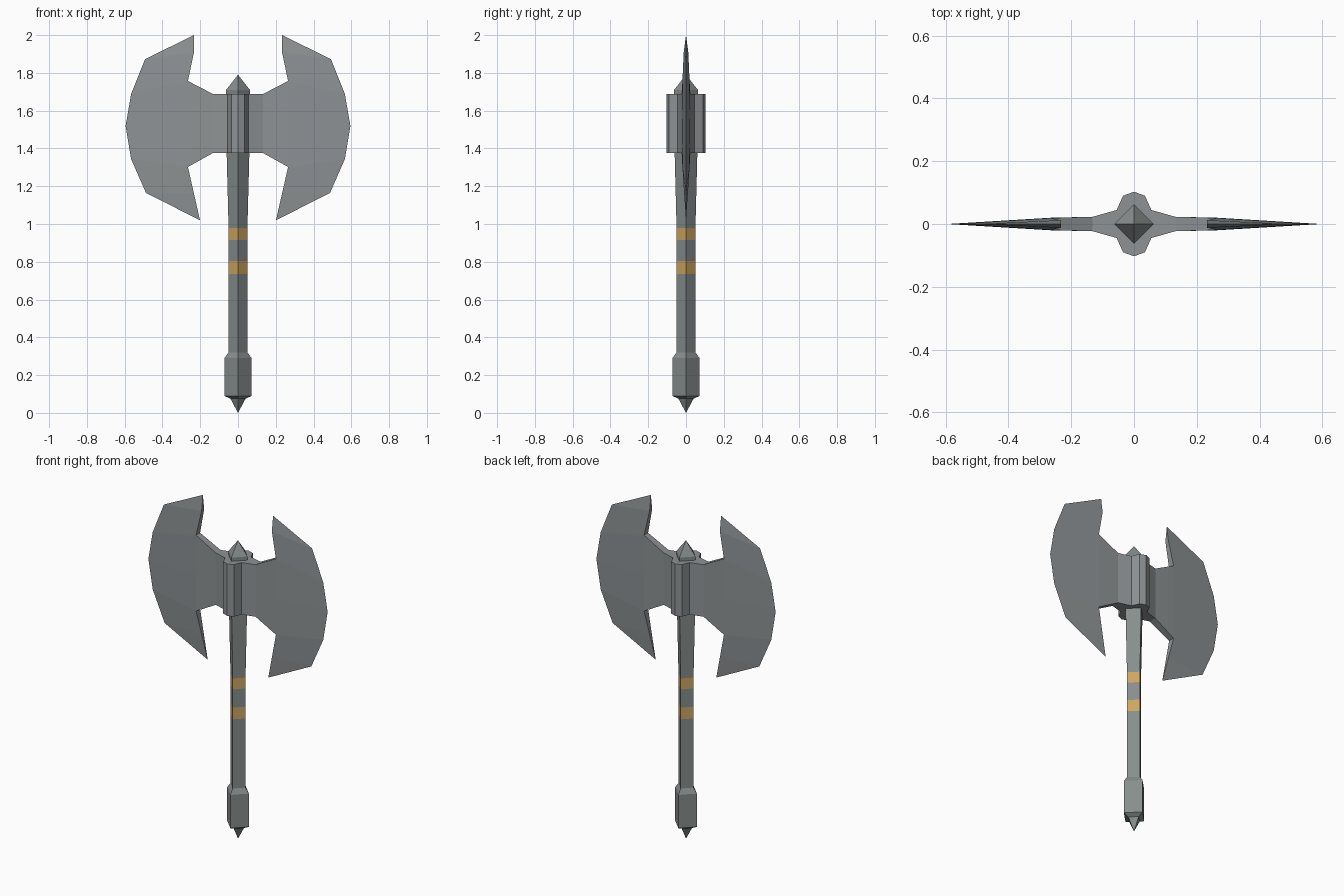
import bpy, bmesh, math

if "Cube" in bpy.data.objects:
    bpy.data.objects.remove(bpy.data.objects["Cube"])


def material(name, rgb):
    m = bpy.data.materials.new(name)
    m.diffuse_color = (*rgb, 1)
    m.use_nodes = True
    m.node_tree.nodes["Principled BSDF"].inputs["Base Color"].default_value = m.diffuse_color
    return m


STEEL = material("steel", (0.27, 0.29, 0.30))
DARK = material("handle_grey", (0.24, 0.27, 0.265))
GOLD = material("gold_band", (0.62, 0.38, 0.12))


def finish(name, bm, mats):
    bmesh.ops.remove_doubles(bm, verts=bm.verts, dist=1e-5)
    bmesh.ops.recalc_face_normals(bm, faces=bm.faces)
    me = bpy.data.meshes.new(name)
    bm.to_mesh(me)
    bm.free()
    for m in mats:
        me.materials.append(m)
    ob = bpy.data.objects.new(name, me)
    bpy.context.collection.objects.link(ob)
    return ob


def diamond_lathe(name, profile, mats):
    """Four-sided turned part with corners on the x and y axes."""
    bm = bmesh.new()
    rings = [[bm.verts.new((r * math.cos(a * math.pi / 2), r * math.sin(a * math.pi / 2), z))
              for a in range(4)] if r > 0 else [bm.verts.new((0, 0, z))] * 4
             for r, z in profile]
    for a, b in zip(rings, rings[1:]):
        for i in range(4):
            j = (i + 1) % 4
            bm.faces.new(list(dict.fromkeys((a[i], a[j], b[j], b[i]))))
    for ring in (rings[0], rings[-1]):
        if ring[0] is not ring[1]:
            bm.faces.new(ring)
    return finish(name, bm, mats)


# Handle with two gold bands
handle = diamond_lathe("handle", [(0.05, 0.30), (0.05, 0.735), (0.05, 0.805), (0.05, 0.915),
                                  (0.05, 0.98), (0.051, 1.02), (0.06, 1.37), (0.06, 1.68)],
                       [DARK, GOLD])
for p in handle.data.polygons:
    if 0.735 < p.center.z < 0.805 or 0.915 < p.center.z < 0.98:
        p.material_index = 1

# Pommel with spike, and top finial
diamond_lathe("pommel", [(0, 0.0), (0.04, 0.075), (0.072, 0.09), (0.072, 0.29), (0.05, 0.32)], [DARK])
diamond_lathe("finial", [(0.05, 1.67), (0.063, 1.685), (0.063, 1.71), (0, 1.79)], [DARK])

# Socket: faceted collar around the handle
Z0, Z1 = 1.376, 1.688
quarter = [(0.055, 0.045), (0.035, 0.09), (0, 0.103)]
half = quarter + [(-x, y) for x, y in quarter[-2::-1]]
outline = half + [(-x, -y) for x, y in half]
bm = bmesh.new()
base = bm.faces.new([bm.verts.new((x, y, Z0)) for x, y in outline])
ext = bmesh.ops.extrude_face_region(bm, geom=[base])["geom"]
bmesh.ops.translate(bm, verts=[v for v in ext if isinstance(v, bmesh.types.BMVert)],
                    vec=(0, 0, Z1 - Z0))
finish("socket", bm, [STEEL])

# Blades: (x, half thickness, z) points, thick inner edge to sharp outer edge
neck = [[(0.05, 0.046, z), (0.132, 0.023, z)] for z in (Z1, Z0)]
inner = [(0.233, 0, 2.0), (0.233, 0.012, 1.91), (0.265, 0.019, 1.757), (0.265, 0.02, 1.52),
         (0.265, 0.019, 1.302), (0.234, 0.010, 1.165), (0.201, 0, 1.02)]
outer = [(0.233, 0, 2.0), (0.492, 0, 1.873), (0.566, 0, 1.688), (0.595, 0, 1.519),
         (0.566, 0, 1.344), (0.487, 0, 1.164), (0.201, 0, 1.02)]
panels = [(a, b, c, d) for a, b, c, d in zip(inner, outer, outer[1:], inner[1:])]
panels += [(neck[0][0], neck[0][1], neck[1][1], neck[1][0]),
           (neck[0][1], inner[2], inner[3], inner[4], neck[1][1])]
rims = [inner[:3] + neck[0][::-1], inner[:3:-1] + neck[1][::-1]]

for side, name in ((1, "right_blade"), (-1, "left_blade")):
    bm = bmesh.new()

    def face(points):
        points = list(dict.fromkeys(points))
        bm.faces.new([bm.verts.new(p) for p in points])

    for s in (1, -1):
        for panel in panels:
            face([(side * x, s * y, z) for x, y, z in panel])
    # Flat rim joining front and back along the inner edges
    for rim in rims:
        for (ax, ay, az), (bx, by, bz) in zip(rim, rim[1:]):
            face([(side * ax, ay, az), (side * bx, by, bz),
                  (side * bx, -by, bz), (side * ax, -ay, az)])
    finish(name, bm, [STEEL])
